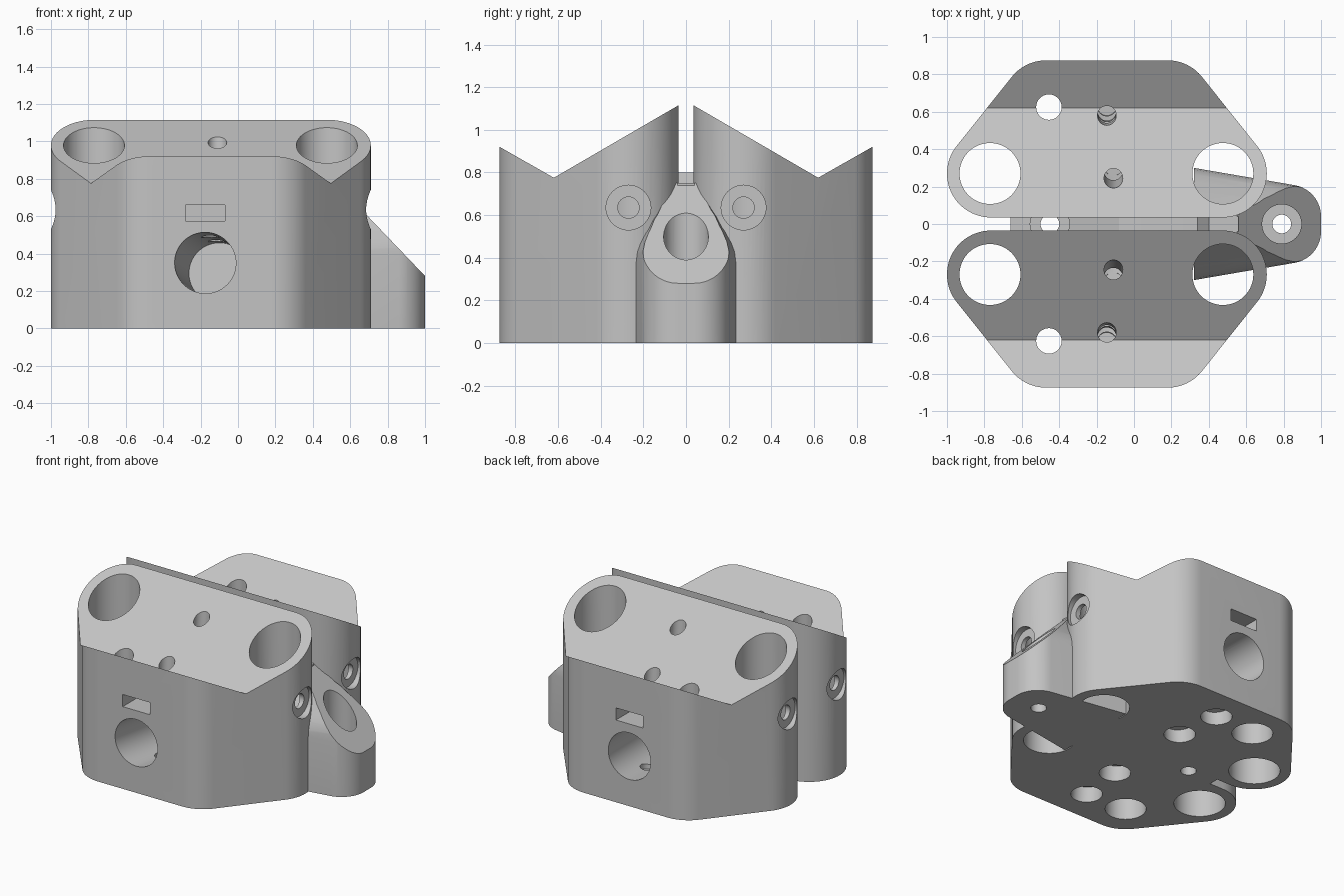
import bpy, bmesh, math
from mathutils import Vector, Matrix
from mathutils.geometry import convex_hull_2d

if "Cube" in bpy.data.objects:
    bpy.data.objects.remove(bpy.data.objects["Cube"])

grey = bpy.data.materials.new("plain_grey")
grey.use_nodes = True
colour = (0.55, 0.55, 0.55, 1)
grey.diffuse_color = colour
grey.node_tree.nodes["Principled BSDF"].inputs["Base Color"].default_value = colour


def finish(name, bm):
    bmesh.ops.recalc_face_normals(bm, faces=bm.faces)
    mesh = bpy.data.meshes.new(name)
    bm.to_mesh(mesh)
    bm.free()
    mesh.materials.append(grey)
    ob = bpy.data.objects.new(name, mesh)
    bpy.context.collection.objects.link(ob)
    return ob


def hull(circles, steps=72):
    """Outline stretched around a set of (x, y, radius) circles."""
    pts = [Vector((x + r * math.cos(math.tau * i / steps),
                   y + r * math.sin(math.tau * i / steps)))
           for x, y, r in circles for i in range(steps if r else 1)]
    return [pts[i] for i in convex_hull_2d(pts)]


def loft(name, rings):
    """Closed skin through rings of equal point count."""
    bm = bmesh.new()
    loops = [[bm.verts.new(p) for p in ring] for ring in rings]
    n = len(loops[0])
    for a, b in zip(loops, loops[1:]):
        for i in range(n):
            j = (i + 1) % n
            bm.faces.new((a[i], a[j], b[j], b[i]))
    bm.faces.new(loops[0])
    bm.faces.new(loops[-1])
    return finish(name, bm)


def prism_x(name, profile, x0, x1):
    return loft(name, [[(x, y, z) for y, z in profile] for x in (x0, x1)])


def prism_y(name, profile, y0, y1):
    return loft(name, [[(x, y, z) for x, z in profile] for y in (y0, y1)])


def rod(p, q, r, steps=48):
    p, q = Vector(p), Vector(q)
    bm = bmesh.new()
    turn = (q - p).to_track_quat('Z', 'Y').to_matrix().to_4x4()
    bmesh.ops.create_cone(bm, cap_ends=True, segments=steps, radius1=r, radius2=r,
                          depth=(q - p).length,
                          matrix=Matrix.Translation((p + q) / 2) @ turn)
    return finish("cutter", bm)


def combine(ob, other, operation='DIFFERENCE'):
    mod = ob.modifiers.new("combine", 'BOOLEAN')
    mod.operation, mod.solver, mod.object = operation, 'EXACT', other
    bpy.context.view_layer.objects.active = ob
    bpy.ops.object.modifier_apply(modifier=mod.name)
    bpy.data.objects.remove(other)


# Front block: rounded six-sided plan with a V-shaped top
plan = hull([(-.765, -.27, .235), (.475, -.27, .235), (-.47, -.64, .235), (.18, -.64, .235)])
body = loft("clamp_body", [[(p.x, p.y, z) for p in plan] for z in (0, 1.3)])
roof = [(-.035, 1.115), (-.62, .775), (-.88, .923), (-.88, 1.5), (0, 1.5), (0, 1.115)]
combine(body, prism_x("cutter", roof, -1.2, 1.2))

# Big upright bores with bolt holes in from the ends
for x, side in ((-.77, -1), (.475, 1)):
    combine(body, rod((x, -.27, -.1), (x, -.27, 1.4), .163, 64))
    end = x + side * .235
    combine(body, rod((end + side * .1, -.27, .635), (end - side * .045, -.27, .635), .105))
    combine(body, rod((end + side * .1, -.27, .635), (x, -.27, .635), .05))

# Small upright hole, widened from below
combine(body, rod((-.455, -.625, -.1), (-.455, -.625, 1.2), .068))
combine(body, rod((-.455, -.625, -.1), (-.455, -.625, .3), .13))

# Slightly tilted side bore and nut slot
start, stop = Vector((-.175, -.875, .35)), Vector((-.1, -.13, .295))
axis = (stop - start).normalized()
combine(body, rod(start - axis * .2, stop, .163, 64))
slot = [(-.28, .575), (-.07, .575), (-.07, .66), (-.28, .66)]
combine(body, prism_y("cutter", slot, -1, -.46))

# Screw holes that cross the side bore at right angles
for x, y, top in ((-.145, -.58, .8), (-.11, -.245, .99)):
    lean = -.075
    at = lambda z: (x, y + (top - z) * lean, z)
    combine(body, rod(at(1.3), at(.14), .05))
    combine(body, rod(at(-.1), at(.1), .1))

# Rear block mirrors the front one
bm = bmesh.new()
bm.from_mesh(body.data)
bmesh.ops.scale(bm, vec=(1, -1, 1), verts=bm.verts)
combine(body, finish("rear_block", bm), 'UNION')

# Thin spine joining the blocks
spine = [(-.66, 0), (-.66, .6), (-.35, .6), (-.08, .78), (.07, .8), (.34, .8),
         (.4, .75), (.56, .75), (.56, 0)]
combine(body, prism_y("spine", spine, -.04, .04), 'UNION')

# Tapered lug: narrows upward, then cut by a slope
lug_plan = hull([(.32, .3, 0), (.32, -.3, 0), (.83, .04, .17), (.83, -.04, .17)])
widths = ((0, 1), (.38, 1), (.43, .97), (.48, .88), (.53, .75), (.6, .57),
          (.67, .38), (.72, .24), (.75, .18))
lug = loft("lug", [[(p.x, p.y * w, z) for p in lug_plan] for z, w in widths])
slope = [(.55, .75), (1, .28), (1.2, .07), (1.2, 1), (.5, 1), (.5, .802)]
combine(lug, prism_y("cutter", slope, -.5, .5))
combine(body, lug, 'UNION')

# Recessed mounting holes in the lug and the spine
for x, floor, top in ((.79, .25, .9), (-.45, .45, .75)):
    combine(body, rod((x, 0, -.1), (x, 0, 1), .05))
    combine(body, rod((x, 0, floor), (x, 0, top), .105))

bpy.ops.object.select_all(action='DESELECT')
body.select_set(True)
bpy.context.view_layer.objects.active = body
bpy.ops.object.shade_smooth_by_angle(angle=math.radians(25))
